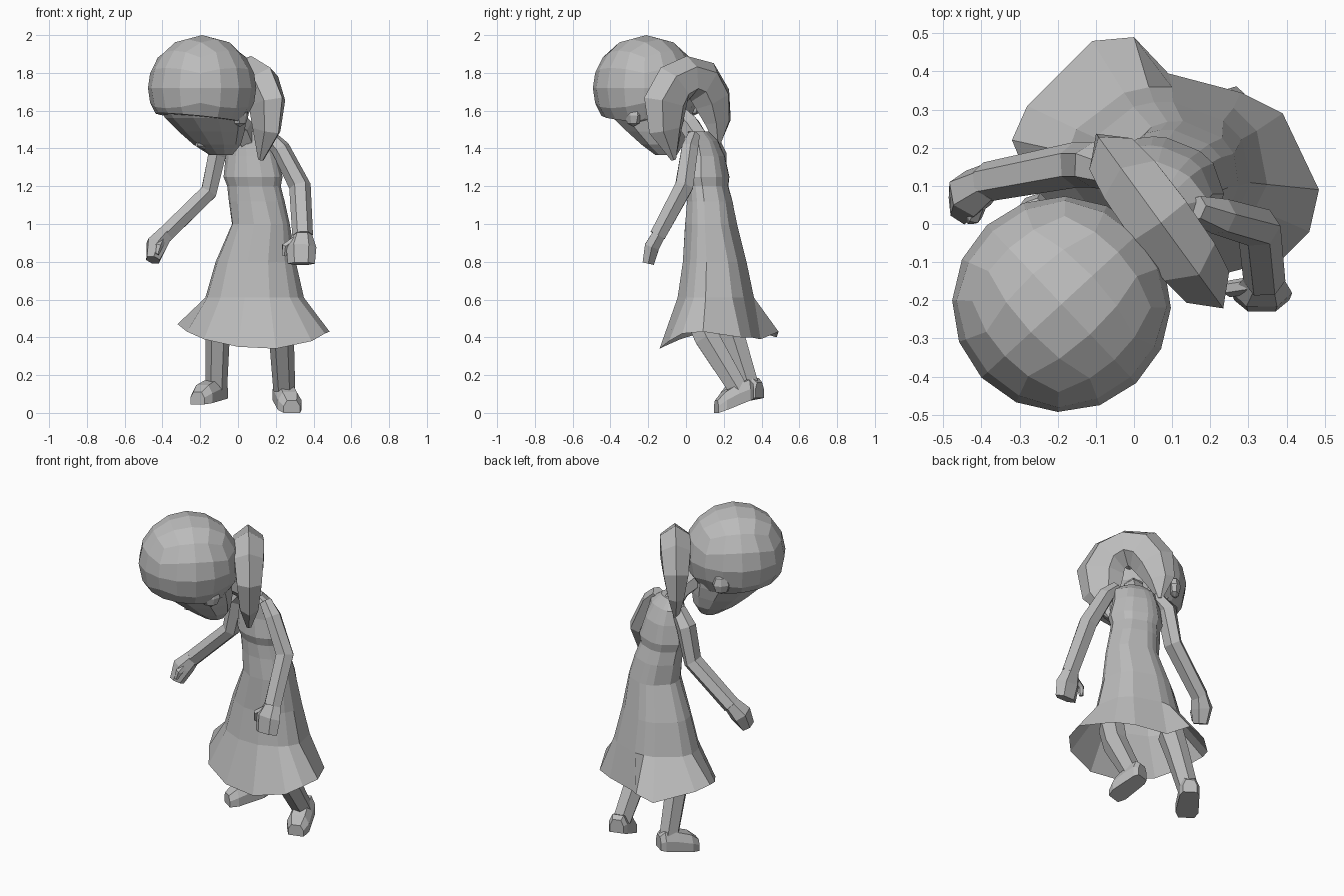
import bpy, bmesh, math
from mathutils import Vector as V

cube = bpy.data.objects.get("Cube")
if cube:
    bpy.data.objects.remove(cube)

grey = bpy.data.materials.new("plain_grey")
grey.use_nodes = True
grey.diffuse_color = (0.5, 0.5, 0.5, 1)
grey.node_tree.nodes["Principled BSDF"].inputs["Base Color"].default_value = (0.5, 0.5, 0.5, 1)


def finish(name, bm):
    bmesh.ops.recalc_face_normals(bm, faces=bm.faces)
    me = bpy.data.meshes.new(name)
    bm.to_mesh(me)
    bm.free()
    me.materials.append(grey)
    ob = bpy.data.objects.new(name, me)
    bpy.context.collection.objects.link(ob)
    return ob


def loft(name, rings, start=True):
    """Skin a list of equal-length point rings."""
    bm = bmesh.new()
    rows = [[bm.verts.new(p) for p in r] for r in rings]
    n = len(rows[0])
    for a, b in zip(rows, rows[1:]):
        for i in range(n):
            j = (i + 1) % n
            bm.faces.new((a[i], a[j], b[j], b[i]))
    if start:
        bm.faces.new(rows[0])
    bm.faces.new(rows[-1])
    return finish(name, bm)


def tube(name, path, sizes, side, n=6, phase=0.5):
    """Tube along a path; each size is (across, along the side vector)."""
    path = [V(p) for p in path]
    turns = [2 * math.pi * (i + phase) / n for i in range(n)]
    rings = []
    for k, (c, (w, t)) in enumerate(zip(path, sizes)):
        tan = (path[min(k + 1, len(path) - 1)] - path[max(k - 1, 0)]).normalized()
        s = V(side)
        s = (s - tan * s.dot(tan)).normalized()
        p = tan.cross(s)
        rings.append([c + p * w * math.cos(a) + s * t * math.sin(a) for a in turns])
    return loft(name, rings)


def oval(angles, z, cx, cy, rx, ry, turn=0.0):
    """Ring of an ellipse sampled at the given polar angles."""
    pts = []
    for a in angles:
        b = a - turn
        r = rx * ry / math.hypot(ry * math.cos(b), rx * math.sin(b))
        pts.append(V((cx + r * math.cos(a), cy + r * math.sin(a), z)))
    return pts


# Dress: uneven hem, flared skirt, narrow waist, bodice up to the shoulders
hem = [(-.32, .22, .47), (-.28, .31, .45), (-.11, .48, .40), (0, .49, .43), (.09, .395, .39),
       (.28, .345, .40), (.39, .29, .40), (.485, .09, .43), (.46, -.02, .42), (.39, -.09, .38),
       (.2, -.14, .34), (0, -.12, .35), (-.18, -.03, .39), (-.27, .1, .43)]
hem = [V(p) for p in hem]
angles = [math.atan2(p.y - .17, p.x - .08) for p in hem]
profile = [(.61, .09, .155, .265, .205, -.1), (.8, .095, .15, .215, .17, -.15),
           (1.0, .122, .13, .155, .14, -.2), (1.12, .1, .125, .15, .12, -.25),
           (1.2, .085, .115, .145, .105, -.3), (1.25, .08, .11, .16, .115, -.3),
           (1.36, .07, .105, .14, .095, -.35), (1.44, .06, .09, .14, .07, -.35),
           (1.49, .05, .065, .08, .05, -.35)]
loft("dress", [hem] + [oval(angles, *p) for p in profile], start=False)
tube("neck", [(.05, .07, 1.44), (.02, .02, 1.52), (-.06, -.07, 1.6)], [(.06, .06)] * 3, (1, 0, 0))

# Arms
tube("left_arm", [(.16, .04, 1.465), (.225, .02, 1.4), (.328, -.01, 1.2), (.342, -.15, .94)],
     [(.035, .04), (.05, .05), (.055, .058), (.048, .055)], (1, 0, 0))
tube("right_arm", [(-.04, .13, 1.45), (-.11, .155, 1.37), (-.155, .155, 1.17), (-.39, .11, .94)],
     [(.04, .045), (.055, .06), (.05, .06), (.05, .052)], (0, 1, 0))

# Hands with thumbs
tube("left_hand", [(.342, -.14, .95), (.335, -.18, .88), (.335, -.2, .79)],
     [(.04, .05), (.045, .08), (.035, .072)], (1, 0, 0))
tube("left_thumb", [(.31, -.16, .92), (.25, -.17, .88), (.245, -.17, .83)],
     [(.022, .022), (.022, .022), (.012, .012)], (0, 1, 0))
tube("right_hand", [(-.385, .11, .95), (-.43, .08, .89), (-.45, .045, .81)],
     [(.045, .05), (.062, .065), (.04, .05)], (0, 1, 0))
tube("right_thumb", [(-.4, .07, .92), (-.42, .02, .88), (-.43, .01, .84)],
     [(.022, .022), (.022, .022), (.012, .012)], (1, 0, 0))

# Legs
tube("left_leg", [(.21, .05, .55), (.23, .11, .4), (.245, .28, .12)],
     [(.08, .07), (.075, .066), (.058, .058)], (1, 0, 0))
tube("right_leg", [(-.1, .2, .55), (-.108, .25, .4), (-.115, .34, .12)],
     [(.08, .07), (.072, .064), (.06, .057)], (1, 0, 0))


# Feet: rounded wedges lying from heel to toe
def foot(name, heel, toe):
    heel, toe = V(heel), V(toe)
    along = toe - heel
    across = V((-along.y, along.x, 0)).normalized()
    rings = []
    for f, w, h in ((0, .04, .08), (.12, .055, .11), (.45, .06, .11), (.8, .065, .095), (1, .045, .065)):
        base = heel + along * f
        outline = ((-1, 0), (1, 0), (1, .55), (.6, 1), (-.6, 1), (-1, .55))
        rings.append([base + across * w * x + V((0, 0, h * z)) for x, z in outline])
    loft(name, rings)


foot("left_foot", (.23, .35, .075), (.285, .16, 0))
foot("right_foot", (-.085, .39, .08), (-.215, .2, .045))

# Hair cap: quad sphere trimmed by a tilted plane
centre = V((-.19, -.21, 1.72))
bm = bmesh.new()
bmesh.ops.create_cube(bm, size=1)
bmesh.ops.subdivide_edges(bm, edges=bm.edges, cuts=3, use_grid_fill=True)
turn = math.radians(43)
for v in bm.verts:
    d = V([math.tan(c * math.pi / 2) for c in v.co]).normalized()
    x, y = d.x * math.cos(turn) - d.y * math.sin(turn), d.x * math.sin(turn) + d.y * math.cos(turn)
    v.co = centre + V((x * .287, y * .283, d.z * .28))
cut = bmesh.ops.bisect_plane(bm, geom=bm.verts[:] + bm.edges[:] + bm.faces[:],
                             plane_co=(-.19, -.21, 1.56), plane_no=(.1, .05, 1), clear_inner=True)
rim = [e for e in cut["geom_cut"] if isinstance(e, bmesh.types.BMEdge)]
bmesh.ops.holes_fill(bm, edges=rim)
finish("hair_cap", bm)

# Face tapering down to the chin, with a small nose
ten = [2 * math.pi * i / 10 for i in range(10)]
jaw = [(1.64, -.19, -.21, .24, .24), (1.56, -.17, -.185, .215, .21), (1.49, -.14, -.155, .175, .165),
       (1.42, -.11, -.125, .125, .115), (1.365, -.09, -.105, .06, .06)]
loft("face", [oval(ten, *p) for p in jaw])
tube("nose", [(-.13, -.14, 1.44), (-.18, -.18, 1.42), (-.22, -.21, 1.42)],
     [(.03, .03), (.025, .025), (.01, .01)], (0, 0, 1))

# Ears
for name, c in (("left_ear", V((.01, -.28, 1.575))), ("right_ear", V((-.27, .035, 1.63)))):
    bm = bmesh.new()
    bmesh.ops.create_uvsphere(bm, u_segments=7, v_segments=4, radius=1)
    out = V((.72, -.7, 0))
    fwd = V((-.7, -.72, 0))
    for v in bm.verts:
        x, y, z = v.co
        v.co = c + out * x * .035 + fwd * y * .055 + V((0, 0, z * .06))
    finish(name, bm)

# Tied hair: a lens-shaped arch splitting into two hanging lobes
sway, normal = V((.59, -.81, 0)), (.81, .59, 0)
arch = [(-.19, 1.42, .015, .015), (-.19, 1.54, .085, .05), (-.155, 1.66, .12, .08),
        (-.09, 1.75, .125, .095), (.005, 1.775, .115, .1), (.1, 1.735, .125, .095),
        (.155, 1.64, .14, .08), (.15, 1.5, .11, .06), (.1, 1.34, .015, .015)]
tube("tied_hair", [V((.062, .015, z)) + sway * s for s, z, w, t in arch],
     [(w, t) for s, z, w, t in arch], normal, phase=0)
tube("hair_tie", [(-.02, -.05, 1.72), (.06, .015, 1.75)], [(.06, .06)] * 2, (0, 0, 1))
